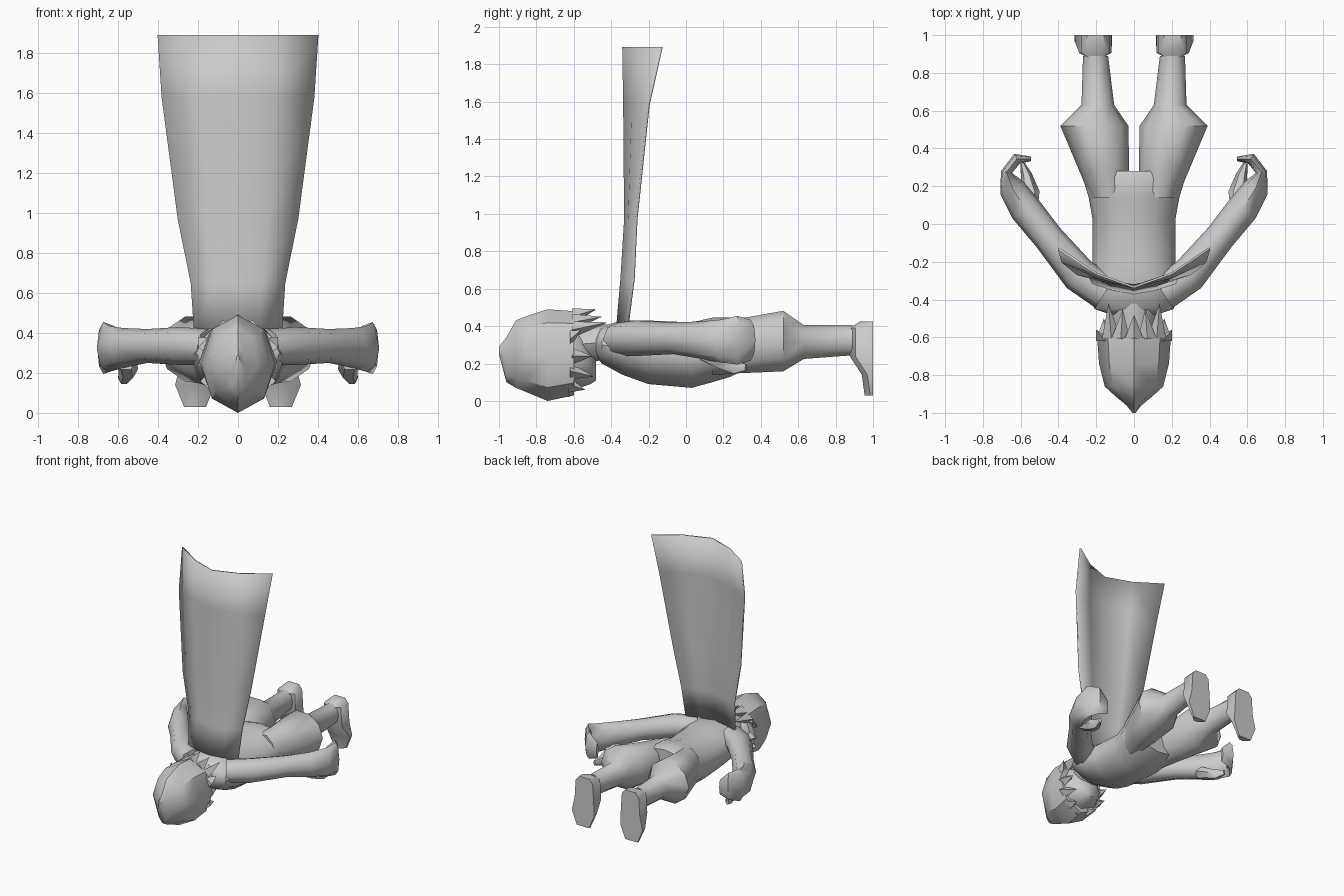
import bpy, bmesh
from math import sin, cos, pi
from mathutils import Vector

if "Cube" in bpy.data.objects:
    bpy.data.objects.remove(bpy.data.objects["Cube"])


def finish(name, bm, mirror=False, angle=50):
    bmesh.ops.recalc_face_normals(bm, faces=bm.faces)
    me = bpy.data.meshes.new(name)
    bm.to_mesh(me)
    bm.free()
    ob = bpy.data.objects.new(name, me)
    bpy.context.collection.objects.link(ob)
    if mirror:
        ob.modifiers.new("mirror", 'MIRROR')
    bpy.ops.object.select_all(action='DESELECT')
    ob.select_set(True)
    bpy.context.view_layer.objects.active = ob
    bpy.ops.object.shade_smooth_by_angle(angle=angle * pi / 180)
    return ob


def skin(bm, rings):
    """Join closed rings of points into a capped tube."""
    vs = [[bm.verts.new(p) for p in r] for r in rings]
    n = len(vs[0])
    for a, b in zip(vs, vs[1:]):
        for i in range(n):
            j = (i + 1) % n
            bm.faces.new((a[i], a[j], b[j], b[i]))
    bm.faces.new(vs[0])
    bm.faces.new(vs[-1])


def oval(c, u, v, n):
    return [Vector(c) + u * cos(2 * pi * i / n) + v * sin(2 * pi * i / n) for i in range(n)]


def body_loft(name, rows, n=8, mirror=False, angle=50):
    """Rows of (y, x0, x1, z0, z1): ovals stacked along the body."""
    bm = bmesh.new()
    skin(bm, [oval(((a + b) / 2, y, (c + d) / 2), Vector(((b - a) / 2, 0, 0)),
                   Vector((0, 0, (d - c) / 2)), n) for y, a, b, c, d in rows])
    return finish(name, bm, mirror, angle)


def centred(rows):
    return [(y, -w, w, c, d) for y, w, c, d in rows]


def limb_loft(name, rows, n=8):
    """Rows of (x, y, z, half width, half height): ovals along a curved path."""
    pts = [Vector(r[:3]) for r in rows]
    rings = []
    for i, r in enumerate(rows):
        t = pts[min(i + 1, len(pts) - 1)] - pts[max(i - 1, 0)]
        side = Vector((t.y, -t.x, 0)).normalized()
        rings.append(oval(r[:3], side * r[3], Vector((0, 0, r[4])), n))
    bm = bmesh.new()
    skin(bm, rings)
    return finish(name, bm, True)


# Torso, lying face down
body_loft("torso", centred([
    (-.48, .12, .24, .36), (-.45, .21, .20, .40), (-.34, .24, .14, .43),
    (-.20, .22, .09, .43), (.03, .22, .07, .42), (.14, .24, .10, .445),
    (.24, .27, .13, .445), (.28, .25, .15, .43)]), n=12)

# Neck and face
body_loft("neck", centred([(-.62, .10, .20, .40), (-.42, .12, .22, .41)]))
body_loft("face", centred([(-.66, .17, .05, .43), (-.57, .16, .07, .38),
                           (-.51, .10, .09, .30), (-.48, .05, .11, .22)]))

# Hair cap with a ridge along the middle
body_loft("hair_cap", centred([
    (-1.0, .008, .25, .29), (-.96, .04, .10, .34), (-.91, .10, .07, .43),
    (-.86, .155, .05, .45), (-.74, .185, .0, .49), (-.60, .195, .03, .48)]), angle=40)

# Hair spikes: (x, base y, base z, tip x, tip y, tip z)
bm = bmesh.new()
spikes = [(0, -.61, .45, 0, -.48, .49), (.07, -.61, .42, .06, -.45, .45),
          (.12, -.61, .38, .135, -.42, .42), (.15, -.62, .33, .20, -.56, .38),
          (.15, -.61, .24, .16, -.50, .24), (.14, -.62, .16, .13, -.49, .13),
          (.08, -.63, .09, .09, -.54, .06), (0, -.66, .07, .02, -.62, .02)]
for x, y, z, tx, ty, tz in spikes:
    for s in ((1, -1) if x else (1,)):
        base = [bm.verts.new(p) for p in oval((s * x, y, z), Vector((.05, 0, 0)), Vector((0, 0, .045)), 4)]
        tip = bm.verts.new((s * tx, ty, tz))
        bm.faces.new(base)
        for i in range(4):
            bm.faces.new((base[i], base[(i + 1) % 4], tip))
finish("hair_spikes", bm, angle=20)

# Arms running into curled hands
limb_loft("arm", [
    (.15, -.36, .33, .10, .09), (.29, -.27, .335, .095, .095), (.455, -.07, .335, .08, .085),
    (.575, .08, .325, .085, .10), (.645, .19, .32, .07, .115), (.675, .275, .325, .03, .13),
    (.62, .345, .325, .03, .11), (.545, .345, .30, .012, .06)])
limb_loft("thumb", [(.56, .08, .27, .05, .06), (.55, .17, .22, .05, .05),
                    (.57, .26, .18, .03, .04), (.59, .32, .18, .012, .02)], n=6)

# Legs with wide thighs and narrow shins
body_loft("leg", [
    (.14, .02, .23, .13, .43), (.27, .025, .285, .14, .445), (.52, .03, .39, .15, .49),
    (.63, .105, .278, .22, .41), (.89, .137, .27, .24, .41)], n=10, mirror=True)

# Feet hanging down from the ankles: (z, x0, x1, front y, outer y)
bm = bmesh.new()
skin(bm, [[(a, 1, z), (a, y + .03, z), ((a * 2 + b) / 3, y, z), ((a + b * 2) / 3, y, z),
           (b, y + .03, z), (b, 1, z)]
          for z, a, b, y in [(.425, .16, .25, .93), (.39, .13, .28, .875), (.24, .12, .29, .875),
                             (.14, .116, .315, .94), (.03, .16, .27, .955)]])
finish("foot", bm, True, 40)

# Cape rising from the shoulders: (z, half width, middle y, edge y)
bm = bmesh.new()
grid = []
for z, w, mid, edge in [(.42, .22, -.365, -.31), (.65, .235, -.345, -.28), (.97, .30, -.325, -.265),
                        (1.58, .38, -.33, -.20), (1.892, .40, -.335, -.13)]:
    grid.append([bm.verts.new((w * t, mid + (edge - mid) * abs(t) ** 1.5, z))
                 for t in (-1, -.5, 0, .5, 1)])
for a, b in zip(grid, grid[1:]):
    for i in range(4):
        bm.faces.new((a[i], a[i + 1], b[i + 1], b[i]))
cape = finish("cape", bm)
solid = cape.modifiers.new("thickness", 'SOLIDIFY')
solid.thickness = .012
solid.offset = 0
